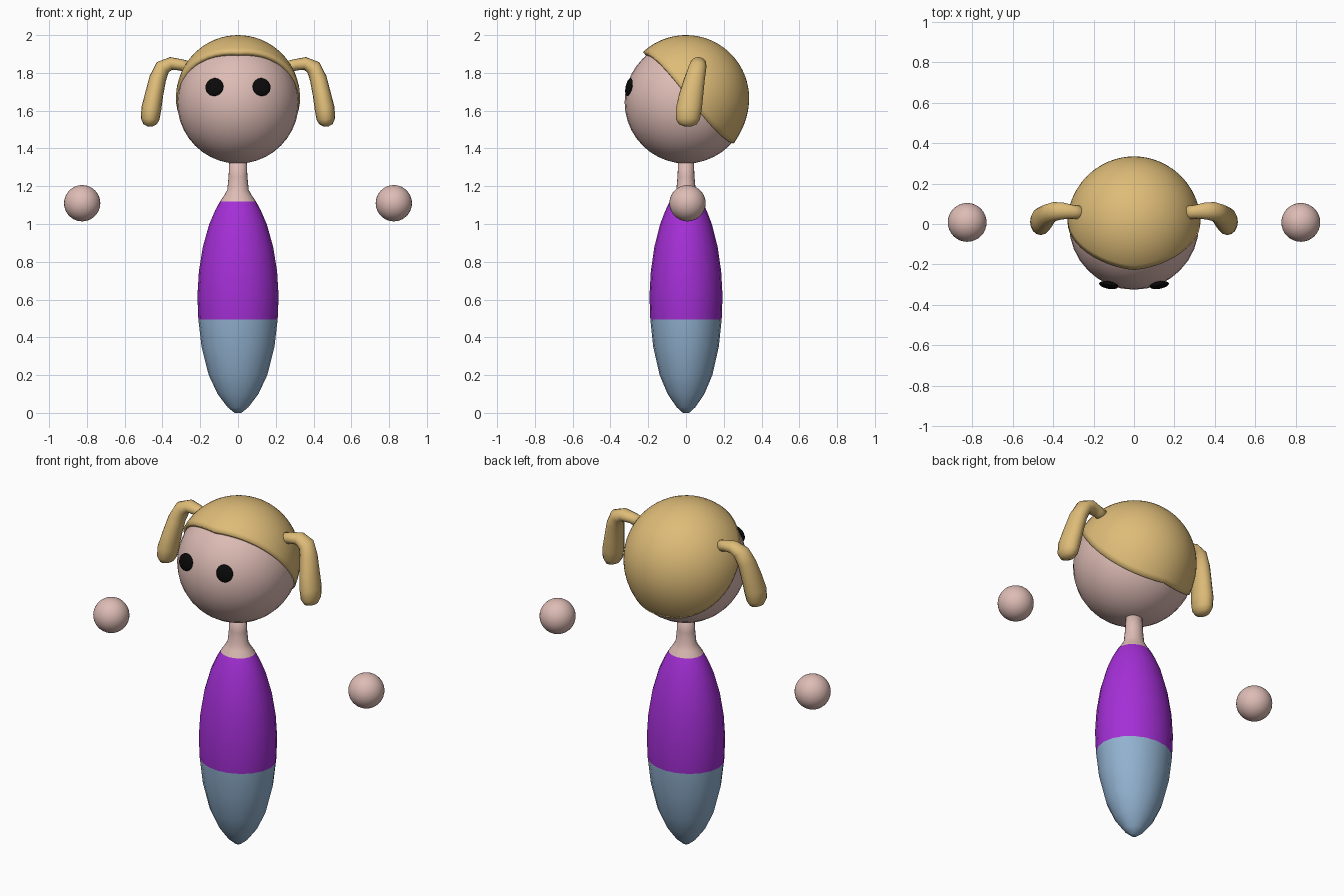
import bpy, bmesh
from math import sin, cos, pi, radians
from mathutils import Vector

if "Cube" in bpy.data.objects:
    bpy.data.objects.remove(bpy.data.objects["Cube"])


def material(name, r, g, b):
    m = bpy.data.materials.new(name)
    m.diffuse_color = (*[((c / 255 + 0.055) / 1.055) ** 2.4 if c > 10 else c / 3294 for c in (r, g, b)], 1)
    m.use_nodes = True
    m.node_tree.nodes["Principled BSDF"].inputs["Base Color"].default_value = m.diffuse_color
    return m


SKIN = material("skin", 222, 188, 181)
HAIR = material("blonde", 222, 188, 120)
PURPLE = material("purple", 164, 47, 214)
BLUE = material("light_blue", 146, 178, 208)
BLACK = material("black", 10, 10, 10)


def finish(obj, mats, mirror=False):
    for m in mats:
        obj.data.materials.append(m)
    for p in obj.data.polygons:
        p.use_smooth = True
    if mirror:
        obj.modifiers.new("mirror", 'MIRROR')
    return obj


def loft(name, rings, mats, caps=(True, True), mirror=False):
    """Skin a list of equal-length closed rings of points."""
    bm = bmesh.new()
    vs = [[bm.verts.new(p) for p in ring] for ring in rings]
    for a, b in zip(vs, vs[1:]):
        for i in range(len(a)):
            j = (i + 1) % len(a)
            bm.faces.new((a[i], a[j], b[j], b[i]))
    if caps[0]:
        bm.faces.new(vs[0])
    if caps[1]:
        bm.faces.new(vs[-1])
    bmesh.ops.recalc_face_normals(bm, faces=bm.faces)
    me = bpy.data.meshes.new(name)
    bm.to_mesh(me)
    bm.free()
    obj = bpy.data.objects.new(name, me)
    bpy.context.collection.objects.link(obj)
    return finish(obj, mats, mirror)


def ball(name, loc, size, mat, rot=(0, 0, 0), mirror=False):
    bpy.ops.mesh.primitive_uv_sphere_add(segments=32, ring_count=20, radius=1, location=loc, rotation=rot)
    obj = bpy.context.object
    obj.name = name
    obj.scale = size
    bpy.ops.object.transform_apply(location=True, rotation=True, scale=True)
    return finish(obj, [mat], mirror)


# Body and neck: one oval profile, coloured by height
profile = [(0.0, 0.018), (0.03, 0.055), (0.1, 0.108), (0.2, 0.155), (0.35, 0.193),
           (0.495, 0.21), (0.62, 0.215), (0.75, 0.207), (0.88, 0.186), (1.0, 0.152),
           (1.07, 0.122), (1.12, 0.095), (1.15, 0.074), (1.18, 0.057), (1.25, 0.05), (1.35, 0.045)]
N = 20
body = loft("body", [[(r * cos(2 * pi * i / N), 0.9 * r * sin(2 * pi * i / N), z) for i in range(N)]
                     for z, r in profile], [BLUE, PURPLE, SKIN])
for p in body.data.polygons:
    p.material_index = 0 if p.center.z < 0.495 else 1 if p.center.z < 1.12 else 2

# Head, eyes and floating hands
ball("head", (0, 0, 1.645), (0.322, 0.325, 0.325), SKIN)
ball("eye", (0.125, -0.302, 1.725), (0.048, 0.016, 0.048), BLACK, (radians(-12), 0, radians(10)), True)
ball("hand", (0.825, 0.008, 1.11), (0.096,) * 3, SKIN, mirror=True)

# Hair cap: tilted dome with a wavy hairline, fuller at the nape
pole, fwd, side = Vector((0, 1, 1)).normalized(), Vector((0, -1, 1)).normalized(), Vector((1, 0, 0))
N = 48
rings = []
for k in range(1, 19):
    t = k / 18
    ring = []
    for i in range(N):
        phi = 2 * pi * i / N
        wave = abs(sin(phi)) * cos(phi) * 2
        th = t * radians(88 - 3.5 * wave)
        r = 0.334 + 0.014 * max(0, -cos(phi)) * t ** 6
        d = pole * cos(th) + (fwd * cos(phi) + side * sin(phi) * 0.985) * sin(th)
        ring.append(Vector((0, 0, 1.666)) + d * r)
    rings.append(ring)
hair = loft("hair_cap", rings, [HAIR], caps=(True, False))
shell = hair.modifiers.new("thickness", 'SOLIDIFY')
shell.thickness = 0.03
shell.offset = -1

# Pigtails: x, y, z, in-plane radius, depth radius along a drooping path
path = [(0.25, 0.055, 1.825, 0.034, 0.034), (0.3, 0.06, 1.842, 0.03, 0.034),
        (0.355, 0.065, 1.85, 0.034, 0.042), (0.4, 0.06, 1.828, 0.042, 0.048),
        (0.425, 0.045, 1.77, 0.045, 0.055), (0.443, 0.028, 1.69, 0.048, 0.064),
        (0.459, 0.015, 1.61, 0.053, 0.069), (0.465, 0.01, 1.555, 0.049, 0.064),
        (0.466, 0.01, 1.528, 0.035, 0.047), (0.466, 0.01, 1.516, 0.012, 0.018)]
rings = []
N = 16
for k, (x, y, z, rn, ry) in enumerate(path):
    a, b = path[max(k - 1, 0)], path[min(k + 1, len(path) - 1)]
    tangent = Vector((b[0] - a[0], 0, b[2] - a[2])).normalized()
    depth = Vector((0, 1, 0))
    normal = tangent.cross(depth)
    rings.append([Vector((x, y, z)) + normal * rn * cos(2 * pi * i / N) + depth * ry * sin(2 * pi * i / N)
                  for i in range(N)])
loft("pigtail", rings, [HAIR], mirror=True)
